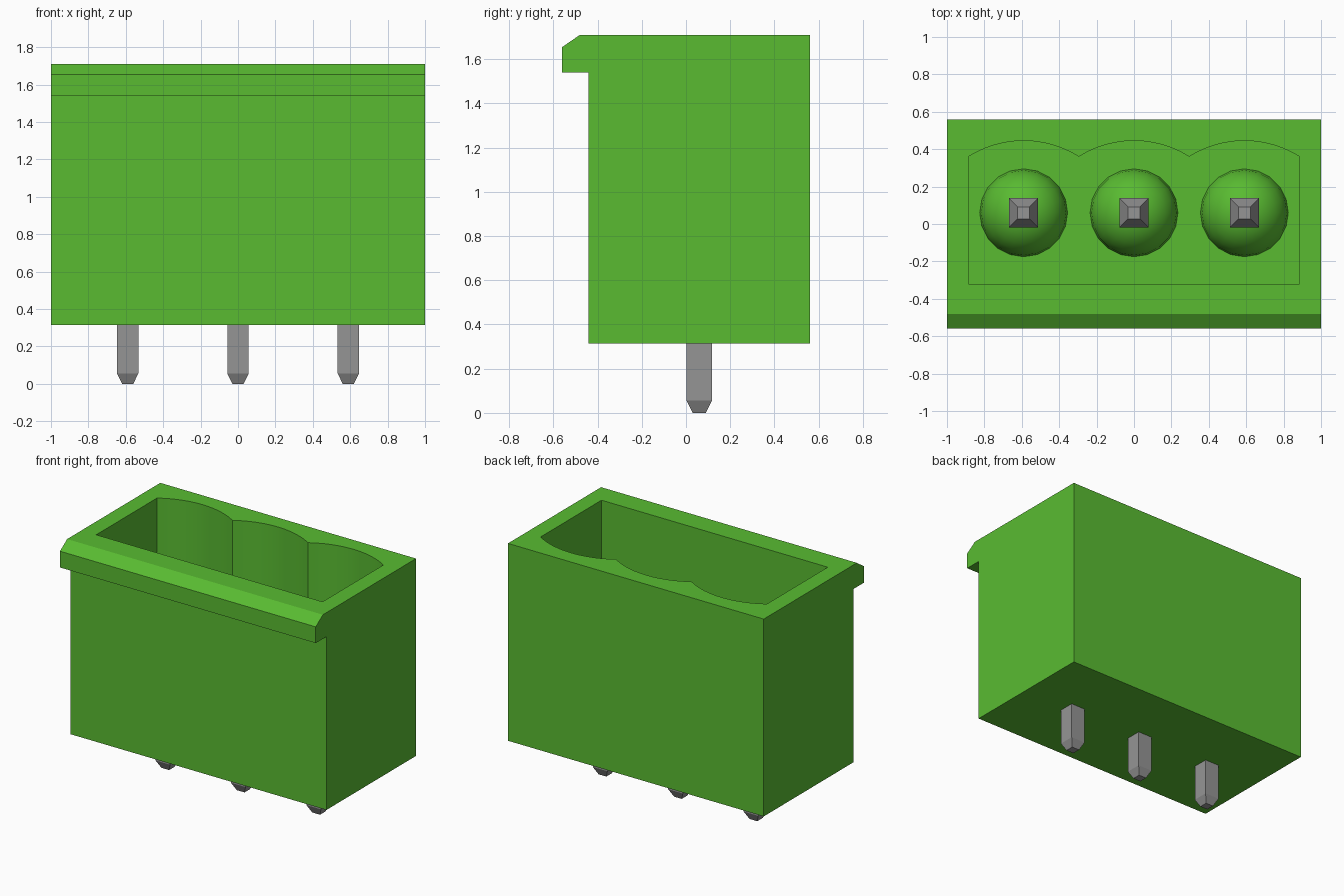
import bpy, bmesh, math
from mathutils import Vector

if "Cube" in bpy.data.objects:
    bpy.data.objects.remove(bpy.data.objects["Cube"], do_unlink=True)

PITCH = 0.59
PIN_Y = 0.06
PIN_X = [-PITCH, 0.0, PITCH]
FLOOR, TOP, BASE = 0.50, 1.71, 0.315


def material(name, rgb):
    m = bpy.data.materials.new(name)
    m.use_nodes = True
    m.diffuse_color = (*rgb, 1)
    bsdf = next(n for n in m.node_tree.nodes if n.type == "BSDF_PRINCIPLED")
    bsdf.inputs["Base Color"].default_value = (*rgb, 1)
    return m


green = material("green plastic", (0.10, 0.50, 0.031))
metal = material("grey metal", (0.30, 0.30, 0.30))


def finish(bm, name, mat, smooth=None):
    bmesh.ops.recalc_face_normals(bm, faces=bm.faces)
    me = bpy.data.meshes.new(name)
    bm.to_mesh(me)
    bm.free()
    me.materials.append(mat)
    ob = bpy.data.objects.new(name, me)
    bpy.context.collection.objects.link(ob)
    if smooth:
        shade(ob, smooth)
    return ob


def activate(ob):
    bpy.ops.object.select_all(action="DESELECT")
    ob.select_set(True)
    bpy.context.view_layer.objects.active = ob


def shade(ob, degrees):
    activate(ob)
    bpy.ops.object.shade_smooth_by_angle(angle=math.radians(degrees))


def prism(name, points, direction, mat):
    """Extrude a closed outline along a vector."""
    bm = bmesh.new()
    face = bm.faces.new([bm.verts.new(p) for p in points])
    ext = bmesh.ops.extrude_face_region(bm, geom=[face])["geom"]
    verts = [v for v in ext if isinstance(v, bmesh.types.BMVert)]
    bmesh.ops.translate(bm, verts=verts, vec=Vector(direction))
    return finish(bm, name, mat)


# Housing: side profile with the overhanging front lip
profile = [(-0.44, BASE), (0.56, BASE), (0.56, TOP), (-0.48, TOP),
           (-0.56, 1.655), (-0.56, 1.54), (-0.44, 1.54)]
housing = prism("housing", [(-1, y, z) for y, z in profile], (2, 0, 0), green)

# Socket cavity: straight front and ends, three shallow arcs along the back
half, sag, shoulder = PITCH / 2, 0.085, 0.36
radius = (half ** 2 + sag ** 2) / (2 * sag)
sweep = math.asin(half / radius)
STEPS = 12
outline = [(0.885, -0.32), (0.885, shoulder)]
for cx in reversed(PIN_X):
    for i in range(1, STEPS + 1):
        a = sweep * (1 - 2 * i / STEPS)
        outline.append((cx + radius * math.sin(a),
                        shoulder + sag - radius * (1 - math.cos(a))))
outline.append((-0.885, -0.32))
cutter = prism("cavity_cutter", [(x, y, FLOOR) for x, y in outline],
               (0, 0, TOP - FLOOR + 0.2), green)
cutter.hide_render = True

cut = housing.modifiers.new("cavity", "BOOLEAN")
cut.operation, cut.solver, cut.object = "DIFFERENCE", "EXACT", cutter
activate(housing)
bpy.ops.object.modifier_apply(modifier=cut.name)
bpy.data.objects.remove(cutter, do_unlink=True)
shade(housing, 15)


def square_pin(name, x, sections):
    """Loft square sections given as (z, half width)."""
    bm = bmesh.new()
    rings = [[bm.verts.new((x + sx * h, PIN_Y + sy * h, z))
              for sx, sy in ((-1, -1), (1, -1), (1, 1), (-1, 1))]
             for z, h in sections]
    for a, b in zip(rings, rings[1:]):
        for i in range(4):
            j = (i + 1) % 4
            bm.faces.new((a[i], a[j], b[j], b[i]))
    bm.faces.new(rings[0])
    bm.faces.new(rings[-1])
    return finish(bm, name, metal)


def dome(name, x, r):
    """Half sphere seated on the cavity floor."""
    bm = bmesh.new()
    bmesh.ops.create_uvsphere(bm, u_segments=20, v_segments=12, radius=r)
    low = [v for v in bm.verts if v.co.z < -0.01]
    bmesh.ops.delete(bm, geom=low, context="VERTS")
    bmesh.ops.translate(bm, verts=bm.verts, vec=(x, PIN_Y, FLOOR))
    return finish(bm, name, green, 40)


# Contacts: thick upper pin, dome around its foot, thin solder tail below
for label, x in zip(("right", "middle", "left"), PIN_X):
    dome(f"{label}_pin_dome", x, 0.235)
    square_pin(f"{label}_contact_pin", x,
               [(FLOOR - 0.05, 0.078), (1.33, 0.078), (1.42, 0.032)])
    square_pin(f"{label}_solder_tail", x,
               [(0, 0.03), (0.055, 0.057), (BASE + 0.05, 0.057)])
